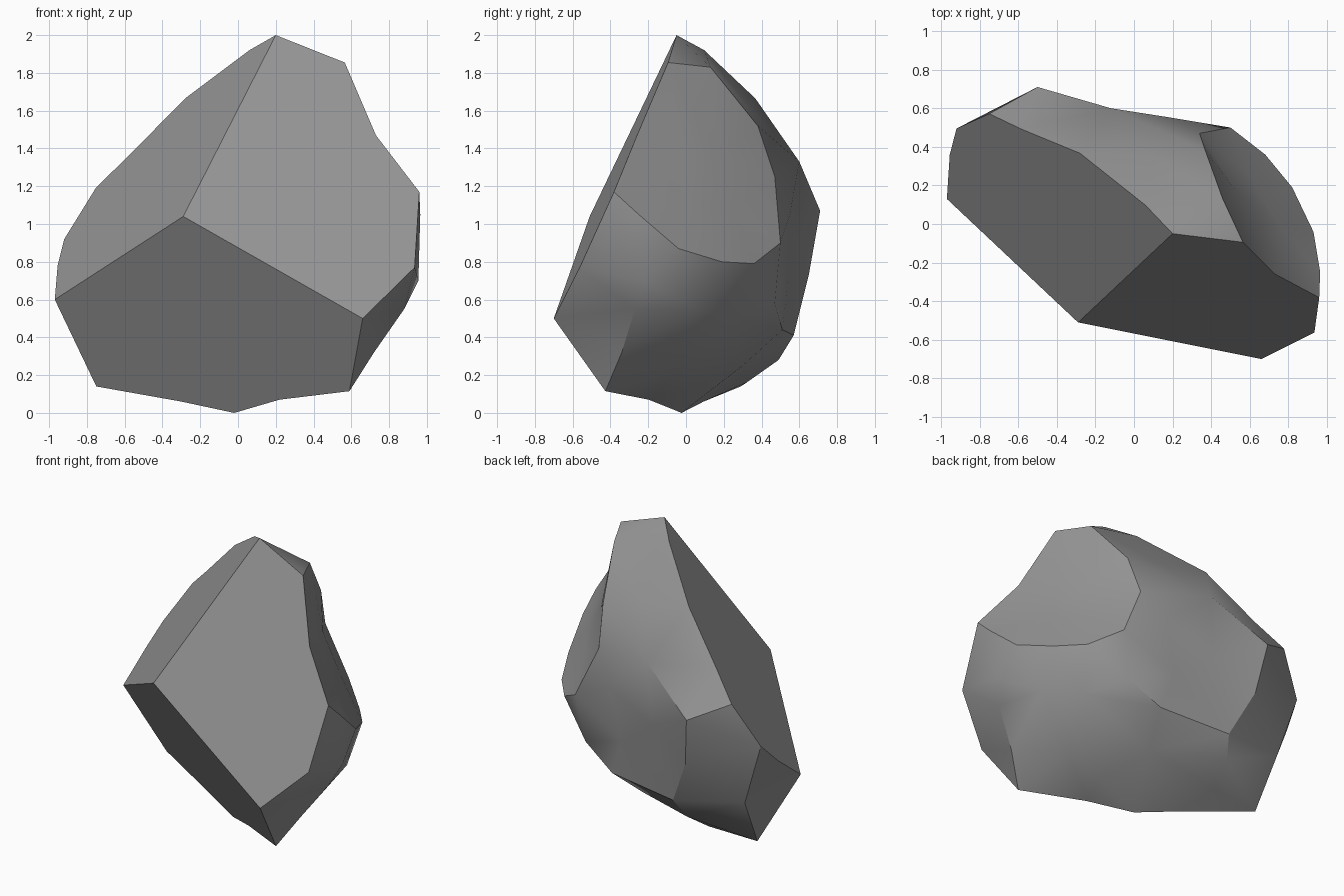
import bpy, bmesh, math
from mathutils import Vector
from mathutils.geometry import delaunay_2d_cdt

if "Cube" in bpy.data.objects:
    bpy.data.objects.remove(bpy.data.objects["Cube"])

# Main corners shared by the three flat cleaved facets
A = Vector((0.20, -0.05, 2.0))     # peak
B = Vector((-0.29, -0.51, 1.04))   # front corner
C = Vector((0.66, -0.70, 0.50))    # lower right corner
D = Vector((-0.97, 0.13, 0.60))    # left corner


def on_plane(p, q, r, xz):
    """Points given in front view, with depth taken from the plane p q r."""
    n = (q - p).cross(r - p)
    return [Vector((x, p.y - (n.x * (x - p.x) + n.z * (z - p.z)) / n.y, z)) for x, z in xz]


# Facet outlines
lower = on_plane(B, C, D, [(0.59, 0.115), (0.22, 0.07), (-0.02, 0.0), (-0.30, 0.06), (-0.75, 0.14)])
left = on_plane(A, B, D, [(-0.955, 0.78), (-0.92, 0.92), (-0.75, 1.195), (-0.58, 1.36),
                          (-0.28, 1.665), (0.06, 1.92)])
right = on_plane(A, B, C, [(0.565, 1.855), (0.73, 1.47), (0.96, 1.17), (0.935, 0.77)])
rim = [C] + lower + [D] + left + [A] + right

# Rough back of the rock
back = [Vector(p) for p in [
    # upper slope and its ridge
    (0.46, 0.13, 1.83), (0.37, 0.38, 1.52), (0.10, 0.35, 1.60), (-0.12, 0.60, 1.33), (-0.50, 0.71, 1.07),
    # hollow on the right
    (0.62, -0.03, 1.42), (0.54, 0.16, 1.36), (0.34, 0.47, 1.25), (0.75, 0.0, 1.12), (0.61, 0.24, 1.07),
    # shelf below the hollow
    (0.965, -0.25, 1.05), (0.93, -0.04, 0.87), (0.82, 0.19, 0.80), (0.68, 0.36, 0.79), (0.50, 0.50, 0.90),
    # lower right bulge
    (0.955, -0.22, 0.70), (0.88, -0.27, 0.55), (0.72, -0.34, 0.32), (0.80, 0.05, 0.55),
    (0.62, 0.25, 0.50), (0.52, -0.02, 0.24),
    # back wall
    (0.20, 0.55, 1.05), (-0.15, 0.59, 0.90), (0.12, 0.54, 0.70), (-0.45, 0.65, 0.73),
    (-0.78, 0.47, 0.48), (-0.30, 0.57, 0.41), (0.21, 0.51, 0.44), (0.44, 0.47, 0.58),
    # underside
    (0.12, 0.30, 0.25), (-0.35, 0.49, 0.28), (-0.40, 0.32, 0.16), (0.28, 0.0, 0.12)]]

# Triangulate the back by unfolding it (stereographic) inside the rim
pts = rim + back
centre = Vector((0, 0.05, 0.9))


def unfold(p):
    d = (p - centre).normalized()
    return Vector((d.x / (1 + d.y), d.z / (1 + d.y)))


# Ridges kept as edges: hollow lip, shelf, slope ridge, back crease
ridges = [(A, 0, 1, 7), (10, 11, 12, 13, 14), (0, 1), (1, 3, 4), (14, 28, 27, 29)]
edges = []
for r in ridges:
    ids = [len(rim) + k for k in r if not isinstance(k, Vector)]
    edges += list(zip(ids, ids[1:]))
edges += [(len(rim) - 2, len(rim) + 10), (len(rim) - 4, len(rim))]

res = delaunay_2d_cdt([unfold(p) for p in pts], edges, [list(range(len(rim)))], 1, 1e-6)
source = [o[0] for o in res[3]]

bm = bmesh.new()
vs = [bm.verts.new(p) for p in pts + [B]]
for tri in res[2]:
    bm.faces.new([vs[source[i]] for i in tri]).smooth = True

# Three flat facets meeting at the front corner
n = len(rim)
b = vs[-1]
i_d = 1 + len(lower)
i_a = i_d + 1 + len(left)
for loop in (list(range(0, i_d + 1)), list(range(i_d, i_a + 1)), list(range(i_a, n)) + [0]):
    bm.faces.new([b] + [vs[i] for i in loop]).smooth = False

bmesh.ops.recalc_face_normals(bm, faces=bm.faces)
# Keep only the strong ridges crisp
for e in bm.edges:
    if len(e.link_faces) == 2 and e.calc_face_angle() > math.radians(31):
        e.smooth = False

me = bpy.data.meshes.new("rock")
bm.to_mesh(me)
bm.free()
stone = bpy.data.materials.new("stone grey")
stone.diffuse_color = (0.30, 0.30, 0.30, 1)
stone.use_nodes = True
stone.node_tree.nodes["Principled BSDF"].inputs["Base Color"].default_value = stone.diffuse_color
me.materials.append(stone)
rock = bpy.data.objects.new("rock", me)
bpy.context.collection.objects.link(rock)
